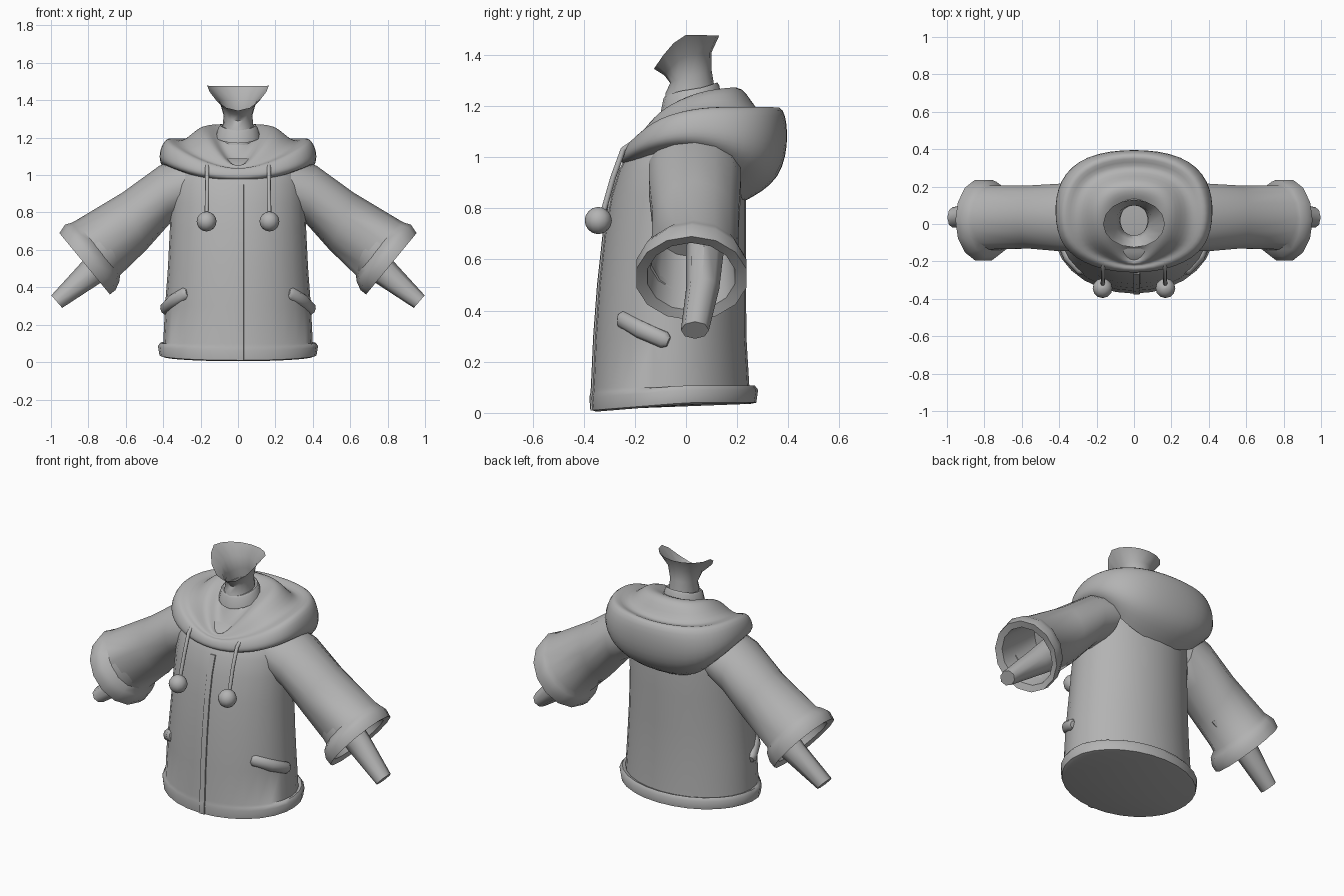
import bpy, bmesh, math
from mathutils import Vector

if "Cube" in bpy.data.objects:
    bpy.data.objects.remove(bpy.data.objects["Cube"])

mat = bpy.data.materials.new("plain grey")
mat.diffuse_color = (0.45, 0.45, 0.45, 1)
mat.use_nodes = True
mat.node_tree.nodes["Principled BSDF"].inputs["Base Color"].default_value = mat.diffuse_color


def loft(name, rings, caps=(True, True), mirror=False, closed=True, subsurf=0, angle=50):
    """Skin a list of equal-length rings, then shade and optionally mirror."""
    bm = bmesh.new()
    rows = [[bm.verts.new(p) for p in r] for r in rings]
    n = len(rows[0])
    for a, b in zip(rows, rows[1:]):
        for i in range(n if closed else n - 1):
            j = (i + 1) % n
            bm.faces.new((a[i], a[j], b[j], b[i]))
    for row, cap in zip((rows[0], rows[-1]), caps):
        if cap:
            bm.faces.new(row)
    bmesh.ops.recalc_face_normals(bm, faces=bm.faces)
    me = bpy.data.meshes.new(name)
    bm.to_mesh(me)
    bm.free()
    ob = bpy.data.objects.new(name, me)
    bpy.context.collection.objects.link(ob)
    me.materials.append(mat)
    bpy.ops.object.select_all(action='DESELECT')
    ob.select_set(True)
    bpy.context.view_layer.objects.active = ob
    bpy.ops.object.shade_smooth_by_angle(angle=math.radians(angle))
    if mirror:
        ob.modifiers.new("mirror", 'MIRROR')
    if subsurf:
        m = ob.modifiers.new("smooth", 'SUBSURF')
        m.levels = m.render_levels = subsurf
    return ob


def circle(n):
    return [2 * math.pi * i / n for i in range(n)]


def limb_ring(top, bottom, y0, y1, n):
    """Tilted oval through a top and a bottom point in x, z."""
    t, b = Vector((top[0], 0, top[1])), Vector((bottom[0], 0, bottom[1]))
    c, u = (t + b) / 2 + Vector((0, (y0 + y1) / 2, 0)), (t - b) / 2
    return [c + u * math.cos(a) + Vector((0, (y1 - y0) / 2 * math.sin(a), 0)) for a in circle(n)]


def tube(name, path, rx, rz, n=10):
    """Tube along a path; the first and last rings are tapered by the caller's radii."""
    pts = [Vector(p) for p in path]
    rings = []
    for i, p in enumerate(pts):
        d = (pts[min(i + 1, len(pts) - 1)] - pts[max(i - 1, 0)]).normalized()
        side = d.cross(Vector((0, 0, 1))).normalized()
        up = side.cross(d)
        rings.append([p + side * rx[i] * math.cos(a) + up * rz[i] * math.sin(a) for a in circle(n)])
    return loft(name, rings, mirror=True)


# jacket body with hem band: z, half width, front y, back y
body = [(.005, .40, -.35, .25), (.01, .42, -.368, .275), (.06, .428, -.372, .282),
        (.078, .415, -.368, .268), (.10, .40, -.366, .248), (.30, .39, -.357, .236),
        (.50, .375, -.342, .235), (.70, .365, -.32, .235), (.85, .36, -.293, .235),
        (.95, .355, -.262, .228), (1.02, .335, -.225, .205), (1.09, .27, -.15, .16)]
rings = []
for z, rx, yf, yb in body:
    ring = []
    for a in circle(28):
        y = (yf + yb) / 2 - math.cos(a) * (yb - yf) / 2
        lift = .03 * min(1, (y - yf) / .37) if z < .1 else 0
        ring.append((rx * math.sin(a), y, z + lift))
    rings.append(ring)
loft("jacket_body", rings)

# front placket
loft("front_placket", [[(-.004, yf + .02, z), (-.002, yf - .006, z), (.03, yf - .004, z),
                        (.036, yf + .02, z)] for z, rx, yf, yb in body[1:10]], angle=30)

# sleeves with rolled cuffs and hollow ends
sleeve = [((.25, 1.11), (.28, .80), -.15, .215), ((.42, 1.05), (.37, .735), -.15, .22),
          ((.62, .905), (.49, .60), -.135, .21), ((.87, .755), (.63, .465), -.14, .21),
          ((.89, .745), (.635, .43), -.18, .23), ((.925, .735), (.655, .385), -.20, .242),
          ((.955, .69), (.685, .362), -.20, .242), ((.925, .665), (.695, .40), -.155, .195),
          ((.70, .83), (.52, .61), -.12, .17)]
loft("sleeve", [limb_ring(*r, 14) for r in sleeve], mirror=True)

# forearms
arm = [((.66, .73), (.52, .57), .0, .15), ((.84, .53), (.71, .44), .0, .13),
       ((.998, .357), (.94, .29), -.02, .09)]
loft("forearm", [limb_ring(*r, 8) for r in arm], mirror=True)

# neck flaring into an open jaw line: half width, front y, z, side y, z, back y, z
neck = [(.09, -.09, 1.16, .02, 1.18, .115, 1.2), (.083, -.08, 1.25, .02, 1.25, .112, 1.27),
        (.077, -.062, 1.29, .02, 1.32, .1, 1.34), (.1, -.085, 1.32, .01, 1.40, .1, 1.41),
        (.165, -.125, 1.345, .0, 1.478, .13, 1.475)]


def neck_ring(w, fy, fz, sy, sz, by, bz, n=16):
    ring = []
    for a in circle(n):
        c = math.cos(a)  # 1 at the front, -1 at the back
        ey, ez = (fy, fz) if c > 0 else (by, bz)
        ring.append((w * math.sin(a), sy + (ey - sy) * abs(c), sz + (ez - sz) * abs(c) ** 1.5))
    return ring


loft("neck", [neck_ring(*r) for r in neck], caps=(False, False))

# small collar band round the neck
band = [(.12, -.10, 1.17, .02, 1.2, .14, 1.23), (.105, -.088, 1.23, .02, 1.255, .13, 1.28),
        (.095, -.08, 1.24, .02, 1.265, .122, 1.292), (.08, -.07, 1.24, .02, 1.26, .11, 1.28)]
loft("neck_band", [neck_ring(*r) for r in band], caps=(False, False))

# folded hood: sections from front to back, each lower edge, outer, top, crease, collar peak, collar inside
hood = [
    [(0, -.255, .97), (0, -.272, .99), (0, -.262, 1.02), (0, -.24, 1.015), (0, -.235, 1.03), (0, -.18, 1.0)],
    [(.2, -.205, .98), (.235, -.24, 1.03), (.215, -.205, 1.09), (.18, -.175, 1.06), (.1, -.17, 1.13), (.06, -.13, 1.08)],
    [(.33, -.09, 1.03), (.40, -.13, 1.09), (.37, -.11, 1.18), (.29, -.09, 1.13), (.16, -.10, 1.22), (.11, -.05, 1.17)],
    [(.35, .05, 1.04), (.435, .05, 1.12), (.395, .06, 1.225), (.31, .06, 1.16), (.21, .04, 1.28), (.11, .03, 1.22)],
    [(.34, .18, .97), (.415, .24, 1.1), (.36, .22, 1.23), (.28, .19, 1.15), (.19, .14, 1.295), (.1, .09, 1.24)],
    [(.22, .22, .85), (.27, .385, 1.1), (.24, .34, 1.235), (.19, .27, 1.14), (.12, .21, 1.30), (.06, .12, 1.25)],
    [(0, .22, .81), (0, .415, 1.1), (0, .39, 1.23), (0, .30, 1.13), (0, .23, 1.30), (0, .125, 1.25)]]
sections = []
for k, s in enumerate(hood):
    low, out = Vector(s[0]), Vector(s[1])
    belly = low.lerp(out, .85)
    belly.z = low.z + .3 * (out.z - low.z)
    a = math.pi * k / 6
    base = (.075 * math.sin(a), .02 - .09 * math.cos(a), 1.21 - .02 * math.cos(a))
    sections.append([low, belly] + s[1:] + [base])
loft("hood", sections, caps=(False, False), mirror=True, closed=False, subsurf=2, angle=180)

# drawstrings with round beads
tube("drawstring", [(.165, -.2, 1.06), (.165, -.245, 1.03), (.165, -.285, .92), (.168, -.325, .78)],
     [.011] * 4, [.011] * 4, 8)
r = .053
bead = [[(.168 + r * math.sin(t) * math.cos(a), -.343 + r * math.sin(t) * math.sin(a), .752 + r * math.cos(t))
         for a in circle(12)] for t in [math.pi * (k + .15) / 8.3 for k in range(9)]]
loft("drawstring_bead", bead, mirror=True)

# slanted pocket welts
tube("pocket_welt", [(.27, -.258, .372), (.282, -.25, .367), (.35, -.175, .325), (.392, -.085, .285),
                     (.396, -.068, .278)],
     [.015, .026, .03, .026, .015], [.02, .034, .036, .034, .02])
